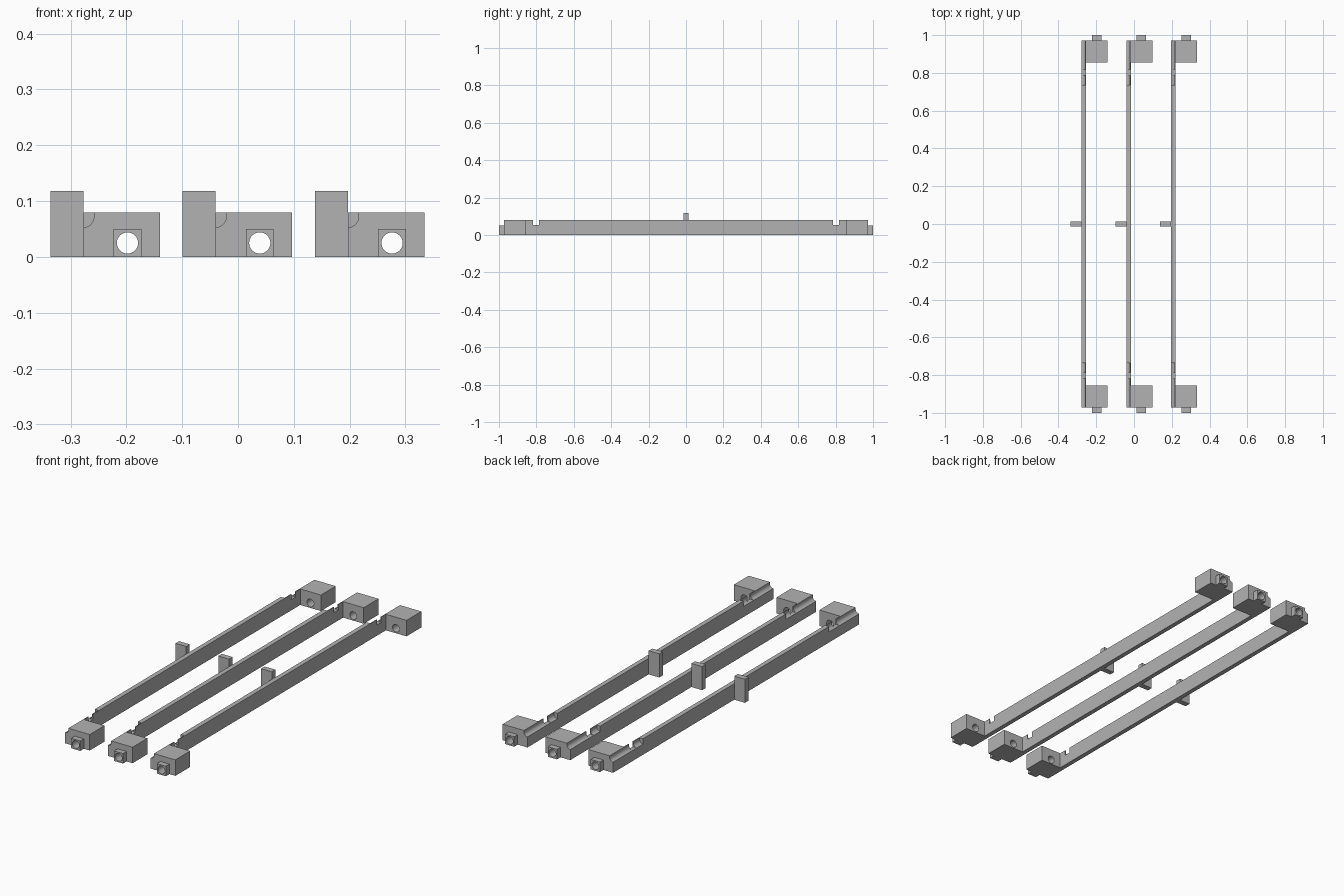
import bpy
import bmesh
from math import cos, sin, pi
from mathutils import Vector

default = bpy.data.objects.get("Cube")
if default:
    bpy.data.objects.remove(default, do_unlink=True)

GREY = (0.45, 0.45, 0.45, 1)
grey = bpy.data.materials.new("plain grey")
grey.use_nodes = True
grey.diffuse_color = GREY
grey.node_tree.nodes["Principled BSDF"].inputs["Base Color"].default_value = GREY

PITCH = 0.237
WALL, INNER, OUTER = -0.04, -0.017, 0.097   # beam and block sides
TOP, LOW = 0.08, 0.053                      # beam top, groove floor
END = 0.972
HOLE_X, HOLE_Z, HOLE_R = 0.039, 0.025, 0.019


def prism(name, profile, y0, y1):
    """Extrude an (x, z) outline along y."""
    bm = bmesh.new()
    face = bm.faces.new([bm.verts.new((x, y0, z)) for x, z in profile])
    out = bmesh.ops.extrude_face_region(bm, geom=[face])
    verts = [v for v in out["geom"] if isinstance(v, bmesh.types.BMVert)]
    bmesh.ops.translate(bm, verts=verts, vec=Vector((0, y1 - y0, 0)))
    bmesh.ops.recalc_face_normals(bm, faces=bm.faces)
    mesh = bpy.data.meshes.new(name)
    bm.to_mesh(mesh)
    bm.free()
    mesh.materials.append(grey)
    ob = bpy.data.objects.new(name, mesh)
    bpy.context.collection.objects.link(ob)
    return ob


def box(name, x0, x1, y0, y1, z0, z1):
    return prism(name, [(x0, z0), (x1, z0), (x1, z1), (x0, z1)], y0, y1)


def combine(ob, tool, operation):
    """Apply a boolean and discard the tool."""
    mod = ob.modifiers.new("shape", 'BOOLEAN')
    mod.operation, mod.solver, mod.object = operation, 'EXACT', tool
    bpy.context.view_layer.objects.active = ob
    bpy.ops.object.modifier_apply(modifier=mod.name)
    bpy.data.objects.remove(tool, do_unlink=True)


def arc(cx, cz, r, start, end, n):
    steps = [start + (end - start) * i / n for i in range(n + 1)]
    return [(cx + r * cos(a), cz + r * sin(a)) for a in steps]


# Long beam with a rounded groove and a crosswise notch near each end
beam = box("beam", WALL, INNER, -END, END, 0, TOP)
groove = [(WALL - 0.02, LOW)] + arc(WALL, LOW + HOLE_R, HOLE_R, -pi / 2, 0, 10)
groove += [(WALL + HOLE_R, TOP + 0.02), (WALL - 0.02, TOP + 0.02)]
for side in (-1, 1):
    ys = sorted((side * 0.735, side * 1.1))
    combine(beam, prism("groove_cutter", groove, *ys), 'DIFFERENCE')
    ys = sorted((side * 0.785, side * 0.818))
    combine(beam, box("notch_cutter", -0.1, 0.1, *ys, LOW, 0.2), 'DIFFERENCE')
parts = [beam]

# End blocks with a square spigot and a round bore straight through
bore = arc(HOLE_X, HOLE_Z, HOLE_R, 0, 2 * pi, 32)[:-1]
for side, label in ((-1, "front"), (1, "back")):
    ys = sorted((side * 0.855, side * END))
    block = box(label + "_end_block", INNER, OUTER, *ys, 0, TOP)
    ys = sorted((side * 0.95, side * 1.0))
    spigot = box("spigot", HOLE_X - 0.025, HOLE_X + 0.025, *ys, 0, 0.05)
    combine(block, spigot, 'UNION')
    ys = sorted((side * 0.8, side * 1.1))
    combine(block, prism("bore_cutter", bore, *ys), 'DIFFERENCE')
    parts.append(block)

# Upright tab at mid length
parts.append(box("middle_tab", -0.099, WALL, -0.014, 0.014, 0, 0.118))

# Smooth the curved walls, keeping the corners sharp
bpy.ops.object.select_all(action='DESELECT')
for ob in parts:
    ob.select_set(True)
bpy.context.view_layer.objects.active = beam
bpy.ops.object.shade_smooth_by_angle(angle=0.6)

# Three identical rails side by side
for offset, label in ((-PITCH, "right_"), (PITCH, "left_")):
    for ob in parts:
        twin = ob.copy()
        twin.name = label + ob.name
        twin.location.x = offset
        bpy.context.collection.objects.link(twin)
for ob in parts:
    ob.name = "centre_" + ob.name
